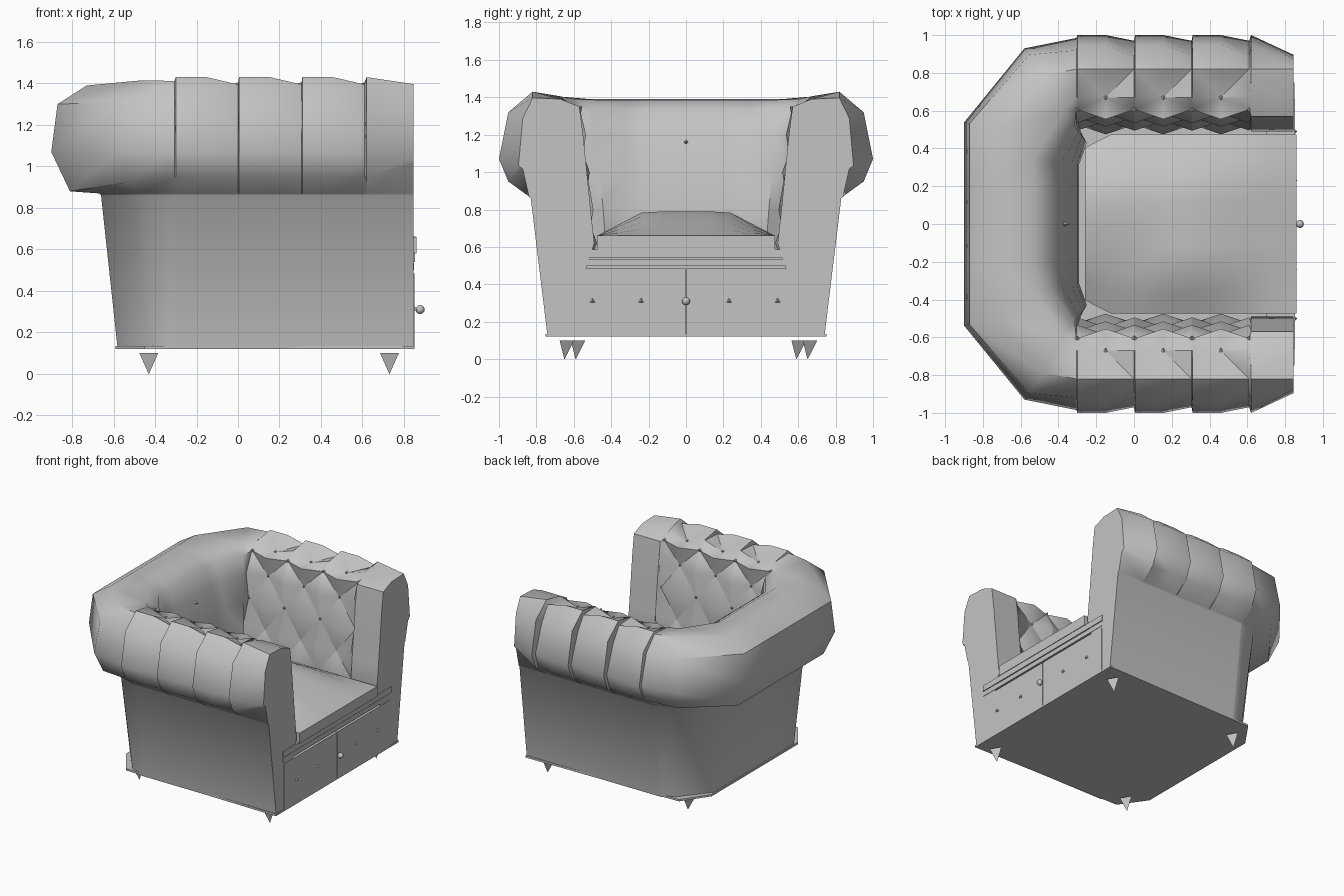
import bpy, bmesh, math
from mathutils import Matrix, Vector

if "Cube" in bpy.data.objects:
    bpy.data.objects.remove(bpy.data.objects["Cube"], do_unlink=True)

grey = bpy.data.materials.new("grey_leather")
grey.use_nodes = True
grey.diffuse_color = (0.55, 0.55, 0.55, 1)
grey.node_tree.nodes["Principled BSDF"].inputs["Base Color"].default_value = (0.55, 0.55, 0.55, 1)


def finish(name, bm, smooth=None, mirror=False):
    bmesh.ops.recalc_face_normals(bm, faces=bm.faces)
    mesh = bpy.data.meshes.new(name)
    bm.to_mesh(mesh)
    bm.free()
    obj = bpy.data.objects.new(name, mesh)
    bpy.context.collection.objects.link(obj)
    mesh.materials.append(grey)
    if smooth:
        bpy.ops.object.select_all(action='DESELECT')
        obj.select_set(True)
        bpy.context.view_layer.objects.active = obj
        bpy.ops.object.shade_smooth_by_angle(angle=math.radians(smooth))
    if mirror:
        mod = obj.modifiers.new("mirror", 'MIRROR')
        mod.use_axis = (False, True, False)
    return obj


def box(name, lo, hi):
    lo, hi = Vector(lo), Vector(hi)
    bm = bmesh.new()
    bmesh.ops.create_cube(bm, size=1, matrix=Matrix.Translation((lo + hi) / 2)
                          @ Matrix.Diagonal((*(hi - lo), 1)))
    return finish(name, bm)


def cone(name, loc, radius, depth, sides, axis):
    bm = bmesh.new()
    turn = Vector(axis).to_track_quat('Z', 'Y').to_matrix().to_4x4()
    bmesh.ops.create_cone(bm, cap_ends=True, segments=sides, radius1=radius, radius2=0.001,
                          depth=depth, matrix=Matrix.Translation(loc) @ turn)
    return finish(name, bm)


# Cross-sections: (outward offset, height), from inner foot over the roll to outer foot
ARM = [(-.12, .12), (-.22, .5), (-.26, .62), (-.24, .8), (-.22, 1.0), (-.2, 1.2), (-.18, 1.35),
       (-.08, 1.39), (.07, 1.43), (.2, 1.32), (.25, 1.07), (.2, .95), (.09, .87), (.08, .86), (-.01, .12)]
BACK = [(-.2, .12), (-.3, .5), (-.36, .62), (-.35, .8), (-.32, 1.0), (-.27, 1.2), (-.21, 1.33),
        (-.12, 1.385), (.08, 1.39), (.22, 1.3), (.25, 1.07), (.16, .88), (.02, .87), (.01, .86), (-.07, .12)]
PLEAT = {8: .5, 9: 1.2, 10: .6, 11: .3}
TUFTS = range(2, 8)


def section(x, y, dx, dy, blend=0.0, inset=0.0, parity=None, roll=1.0, tuck=0.0):
    points = []
    for j, ((a, za), (b, zb)) in enumerate(zip(ARM, BACK)):
        d, z = a + (b - a) * blend, za + (zb - za) * blend
        if j in PLEAT:
            d -= inset * PLEAT[j] if j > 8 else 0
            z -= inset * .7 if j < 10 else 0
            if j > 8:
                d = 0.06 + (d - 0.06) * roll
            z += (1 - roll) * (.12 if j == 11 else -.06)
        if parity is not None and j in TUFTS:
            push = 0.035 if (parity + j) % 2 == 0 else -0.015
            if j < 7:
                d += push
            else:
                z -= push
        points.append(Vector((x + dx * d, y + dy * d - (tuck if j < 8 else 0), z)))
    return points


# Upholstered shell: front post, three pleated roll segments, corner, back centre
stations = [(section(.845, .75, 0, 1, roll=.45), None), (section(.62, .75, 0, 1), None)]
for right in (.61, .305, 0):
    for step, inset, parity in ((0, .05, 0), (.15, 0, 1), (.3, 0, 0)):
        stations.append((section(right - step, .75, 0, 1, inset=inset, parity=parity), parity))
stations += [(section(-.305, .75, 0, 1, inset=.025, parity=0), 0),
             (section(-.43, .73, -.6, .8, .4, tuck=.06), None),
             (section(-.65, .5, -1, .15, 1, tuck=.13), None),
             (section(-.65, .22, -1, 0, 1), None),
             (section(-.65, 0, -1, 0, 1), None)]

bm = bmesh.new()
rings = [([bm.verts.new(p) for p in pts], parity) for pts, parity in stations]
bm.faces.new(rings[0][0])
for (a, pa), (b, pb) in zip(rings, rings[1:]):
    for j in range(len(a) - 1):
        quad = [a[j], b[j], b[j + 1], a[j + 1]]
        if pa is None or pb is None or pa == pb or j not in TUFTS:
            bm.faces.new(quad)
            continue
        # Split along the line joining two buttons so the padding forms diamonds
        k = 0 if (pa + j) % 2 == 0 else 1
        quad = quad[k:] + quad[:k]
        bm.faces.new((quad[0], quad[1], quad[2]))
        bm.faces.new((quad[0], quad[2], quad[3]))
finish("arms_and_back", bm, smooth=42, mirror=True)

# Tuft buttons on the inner arms
for side in (1, -1):
    for pts, parity in stations:
        if parity is None:
            continue
        for j in TUFTS:
            if (parity + j) % 2 == 0 and 3 < j:
                p = pts[j]
                cone("tuft_button", (p.x, side * (p.y - .005), p.z + .005), .012, .02, 4, (0, -side, .5))

# Base slab with clipped rear corners
bm = bmesh.new()
outline = [(.85, .75), (-.45, .73), (-.59, .53)]
outline += [(x, -y) for x, y in reversed(outline)]
slab = bm.faces.new([bm.verts.new((x, y, .12)) for x, y in outline])
top = bmesh.ops.extrude_face_region(bm, geom=[slab])
bmesh.ops.translate(bm, vec=(0, 0, .015), verts=[v for v in top["geom"] if isinstance(v, bmesh.types.BMVert)])
finish("base_slab", bm)

# Seat deck, front panel halves and rail
box("seat_deck", (-.45, -.6, .13), (.82, .6, .56))
for name, lo, hi in (("front_panel_right", -.65, -.002), ("front_panel_left", .002, .65)):
    box(name, (.78, lo, .13), (.85, hi, .485))
box("front_rail_lower", (.7, -.66, .5), (.848, .66, .535))
box("front_rail_upper", (.7, -.66, .54), (.852, .66, .585))

# Domed seat cushion with a dent and rounded rear corners
bm = bmesh.new()
bmesh.ops.create_grid(bm, x_segments=8, y_segments=8, size=1)
for v in bm.verts:
    u, w = v.co.x, v.co.y
    x, y = .3 + .56 * u, .475 * w
    if u < -.9:
        y *= .85
    rise = min(1, (1 - abs(w)) * 1.9) * min(1, (1 - u) / .9)
    dent = .06 * math.exp(-((x + .05) ** 2 + (y + .2) ** 2) / .02)
    v.co = (x, y, .66 + .13 * rise - dent)
skirt = bmesh.ops.extrude_edge_only(bm, edges=[e for e in bm.edges if e.is_boundary])
for v in skirt["geom"]:
    if isinstance(v, bmesh.types.BMVert):
        v.co.z = .58
finish("seat_cushion", bm, smooth=45)

# Front studs and the centre knob
for y in (-.5, -.24, .23, .49):
    cone("panel_stud", (.855, y, .31), .02, .015, 3, (1, 0, 0))
bm = bmesh.new()
bmesh.ops.create_uvsphere(bm, u_segments=8, v_segments=6, radius=.022,
                          matrix=Matrix.Translation((.878, 0, .31)))
finish("centre_knob", bm, smooth=60)

# Back button
cone("back_button", (-.36, 0, 1.16), .016, .04, 4, (1, 0, 0))

# Pointed feet, standing clear of the slab
for x, y in ((.73, .65), (-.43, .59)):
    for side in (1, -1):
        cone("foot", (x, side * y, .05), .052, .1, 3, (0, 0, -1))
